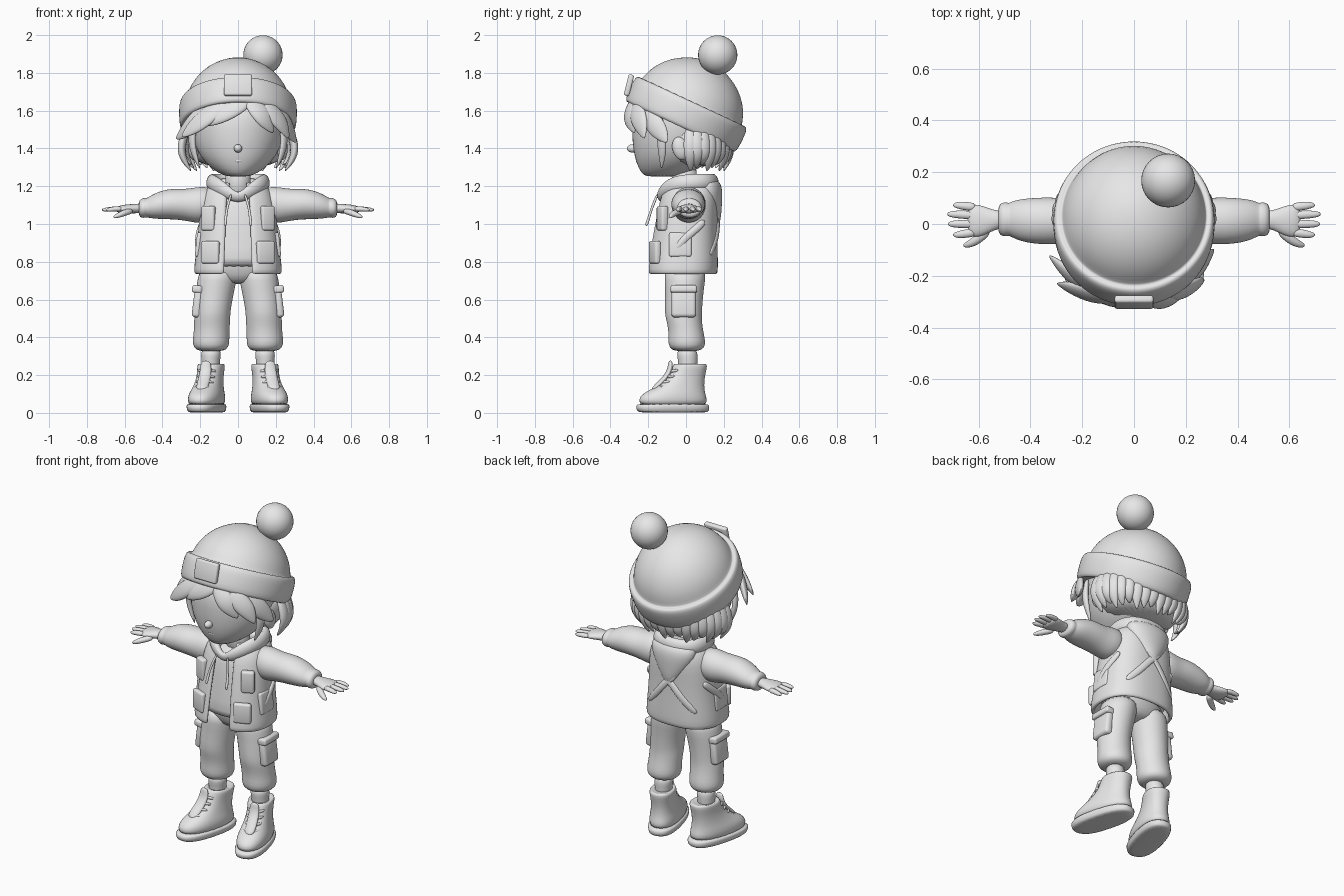
import bpy, bmesh, math
from mathutils import Vector, Matrix

grey = bpy.data.materials.new("light_grey")
grey.diffuse_color = (0.8, 0.8, 0.8, 1)


def finish(name, bm, sub=0, mirror=False, bevel=0, thick=0):
    bmesh.ops.recalc_face_normals(bm, faces=bm.faces)
    me = bpy.data.meshes.new(name)
    bm.to_mesh(me)
    bm.free()
    ob = bpy.data.objects.new(name, me)
    bpy.context.collection.objects.link(ob)
    me.materials.append(grey)
    for p in me.polygons:
        p.use_smooth = True
    if thick:
        m = ob.modifiers.new("thick", 'SOLIDIFY')
        m.thickness, m.offset = thick, 0
    if bevel:
        m = ob.modifiers.new("round", 'BEVEL')
        m.width, m.segments = bevel, 3
    if sub:
        m = ob.modifiers.new("smooth", 'SUBSURF')
        m.levels = m.render_levels = sub
    if mirror:
        ob.modifiers.new("mirror", 'MIRROR').use_mirror_merge = False
    return ob


def skin(bm, rings, closed=True, caps=True):
    vs = [[bm.verts.new(p) for p in r] for r in rings]
    n = len(vs[0])
    for a, b in zip(vs, vs[1:]):
        for i in range(n if closed else n - 1):
            j = (i + 1) % n
            bm.faces.new((a[i], a[j], b[j], b[i]))
    if caps:
        bm.faces.new(vs[0])
        bm.faces.new(vs[-1])


def sp(v, e):
    return math.copysign(abs(v) ** e, v)


def loft(name, rings, axis='z', n=24, e=1.0, gap=0, mat=None, **kw):
    """Rings are (height, centre a, centre b, radius a, radius b)."""
    out = []
    for h, ca, cb, ra, rb in rings:
        pts = []
        for i in range(n):
            t = gap + (2 * math.pi - 2 * gap) * i / (n - 1) if gap else 2 * math.pi * i / n
            a, b = ca + ra * sp(math.sin(t), e), cb - rb * sp(math.cos(t), e)
            p = Vector((a, b, h)) if axis == 'z' else Vector((h, a, b))
            pts.append(mat @ p if mat else p)
        out.append(pts)
    bm = bmesh.new()
    skin(bm, out, closed=not gap, caps=not gap)
    return finish(name, bm, **kw)


def ball(name, c, r, rot=None, **kw):
    bm = bmesh.new()
    m = Matrix.Translation(c) @ (rot or Matrix()) @ Matrix.Diagonal((*r, 1))
    bmesh.ops.create_uvsphere(bm, u_segments=32, v_segments=20, radius=1, matrix=m)
    return finish(name, bm, **kw)


def box(name, c, size, rot=None, bevel=0.012, **kw):
    bm = bmesh.new()
    m = Matrix.Translation(c) @ (rot or Matrix()) @ Matrix.Diagonal((*size, 1))
    bmesh.ops.create_cube(bm, size=1, matrix=m)
    return finish(name, bm, bevel=bevel, **kw)


def strand(name, path, wide, flat, radii, centre=None, closed=False, **kw):
    """Tapered flattened tube along a path, its broad side facing away from centre."""
    P = [Vector(p) for p in path]
    c = Vector(centre or (0, 0, 1.45))
    out, k = [], len(P)
    for i, p in enumerate(P):
        if closed:
            t = P[(i + 1) % k] - P[i - 1]
        else:
            t = P[min(i + 1, k - 1)] - P[max(i - 1, 0)]
        t.normalize()
        u = t.cross(p - c).normalized()
        v = u.cross(t).normalized()
        out.append([p + radii[i] * (u * wide * math.cos(q) + v * flat * math.sin(q))
                    for q in [math.pi * j / 4 for j in range(8)]])
    if closed:
        out.append(out[0])
    bm = bmesh.new()
    skin(bm, out, caps=not closed)
    bmesh.ops.remove_doubles(bm, verts=bm.verts, dist=1e-5)
    return finish(name, bm, sub=2, **kw)


def rx(d): return Matrix.Rotation(math.radians(d), 4, 'X')
def ry(d): return Matrix.Rotation(math.radians(d), 4, 'Y')
def rz(d): return Matrix.Rotation(math.radians(d), 4, 'Z')


# Head, nose, ears, neck
loft("head", [(1.25, 0, -.13, .05, .08), (1.265, 0, -.11, .10, .125), (1.32, 0, -.075, .175, .19),
              (1.40, 0, -.05, .228, .233), (1.5, 0, -.03, .247, .26), (1.6, 0, -.02, .25, .265),
              (1.68, 0, 0, .2, .21), (1.72, 0, .01, .1, .1)], sub=1)
ball("nose", (0, -.283, 1.40), (.022, .03, .022))
ball("lips", (0, -.25, 1.335), (.03, .016, .012))
ball("ear", (.235, -.03, 1.40), (.028, .042, .062), rx(15), mirror=True)
loft("neck", [(1.1, 0, .02, .075, .075), (1.2, 0, 0, .065, .065), (1.32, 0, -.02, .07, .07)])

# Knitted hat with folded band, tilted backwards
tilt = Matrix.Translation((0, 0, 1.58)) @ rx(-25)
prof = [(.24, -.055), (.30, -.07), (.32, -.075), (.328, -.04), (.33, .03), (.325, .068), (.308, .078),
        (.295, .066), (.288, .09), (.27, .145), (.225, .208), (.165, .257), (.09, .292), (.03, .304)]
loft("hat", [(h, 0, 0, r * .95, r) for r, h in prof], n=48, mat=tilt, sub=1)
box("hat_patch", (0, -.302, 1.735), (.15, .03, .115), rx(-14), bevel=.01)
ball("pompom", (.132, .168, 1.895), (.104, .104, .104))

# Fringe and side locks
taper = (.7, 1.0, .85, .12)
fringe = [((.07, -.27, 1.67), (-.03, -.30, 1.61), (-.13, -.29, 1.56), (-.20, -.25, 1.52)),
          ((-.05, -.27, 1.66), (-.15, -.28, 1.58), (-.24, -.25, 1.51), (-.30, -.23, 1.46)),
          ((-.13, -.25, 1.64), (-.22, -.22, 1.56), (-.28, -.17, 1.49), (-.33, -.12, 1.45)),
          ((.05, -.27, 1.67), (.11, -.30, 1.60), (.15, -.295, 1.54), (.19, -.27, 1.48)),
          ((.13, -.26, 1.65), (.19, -.26, 1.58), (.24, -.235, 1.52), (.27, -.22, 1.45)),
          ((.2, -.21, 1.62), (.25, -.18, 1.54), (.28, -.13, 1.48), (.31, -.1, 1.43))]
for i, path in enumerate(fringe):
    strand(f"fringe_lock_{i}", path, .062, .026, taper)
strand("temple_lock", [(.22, -.14, 1.58), (.25, -.13, 1.46), (.235, -.125, 1.37), (.20, -.13, 1.29)],
       .03, .02, taper, mirror=True)

# Hair hanging from under the back of the hat
loft("back_hair", [(1.30, 0, .06, .19, .12), (1.36, 0, .05, .25, .17), (1.45, 0, .04, .26, .2),
                   (1.55, 0, .03, .24, .2)], sub=1)
for i in range(19):
    a = math.radians(-2 + 184 * i / 18)
    low = 1.275 + .018 * (i % 3)
    path = [(r * 1.0 * math.cos(a), .03 + r * .68 * math.sin(a), z)
            for r, z in ((.26, 1.53), (.302, 1.43), (.298, 1.35), (.245, low))]
    strand(f"back_lock_{i}", path, .042, .026, taper)

# Shirt and open jacket
loft("shirt", [(.77, 0, -.01, .185, .14), (.8, 0, -.01, .195, .15), (.95, 0, 0, .175, .14),
               (1.1, 0, .01, .16, .13), (1.19, 0, .02, .12, .11)], e=.8, sub=1)
jacket = [(.735, -.02, .218, .172), (.755, -.02, .222, .178), (.82, -.015, .215, .172), (.92, -.01, .202, .165),
          (1.02, 0, .195, .155), (1.12, .012, .185, .148), (1.18, .02, .165, .132), (1.22, .03, .11, .1)]
loft("jacket", [(z, 0, cy, a, b) for z, cy, a, b in jacket], n=33, e=.8, gap=.25, sub=1, thick=.024)
box("lower_pocket", (.145, -.165, .85), (.10, .035, .12), rz(22), mirror=True)
box("chest_pocket", (.155, -.125, 1.03), (.075, .04, .13), rz(25), mirror=True)
box("side_pouch", (.205, -.03, .89), (.035, .12, .13), ry(-6), mirror=True)

# Hood: collar roll round the neck and bag on the back
collar = [(0, -.135, 1.13), (.06, -.125, 1.17), (.125, -.07, 1.215), (.15, .03, 1.225), (.12, .125, 1.225),
          (0, .155, 1.225), (-.12, .125, 1.225), (-.15, .03, 1.225), (-.125, -.07, 1.215), (-.06, -.125, 1.17)]
strand("hood_collar", collar, .045, .032, [.65, .85, 1, 1, 1, 1, 1, 1, 1, .85], (0, .02, 1.2), closed=True)
loft("hood_bag", [(.99, 0, .155, .015, .02), (1.04, 0, .145, .06, .042), (1.10, 0, .135, .105, .055),
                  (1.17, 0, .12, .145, .075), (1.22, 0, .11, .145, .075), (1.245, 0, .1, .1, .05)], sub=1)
strand("drawstring", [(.035, -.15, 1.16), (.055, -.175, 1.10), (.065, -.195, 1.04), (.068, -.212, .985)],
       .008, .008, (1, 1, 1, 1.3), mirror=True)

# Straps on back and shoulders
strand("back_strap", [(-.05, .165, 1.06), (.02, .17, 1.0), (.09, .16, .91), (.165, .125, .83)],
       .022, .012, (1, 1, 1, 1), (0, 0, .95), mirror=True)
strand("shoulder_strap", [(.185, .10, 1.02), (.205, .05, .97), (.215, 0, .93), (.215, -.06, .86)],
       .022, .014, (1, 1, 1, 1), (0, 0, .95), mirror=True)

# Sleeves with soft folds and cuffs
loft("sleeve", [(.12, .015, 1.11, .08, .085), (.2, .015, 1.10, .095, .10), (.26, .012, 1.10, .086, .086),
                (.32, .012, 1.105, .092, .082), (.38, .012, 1.105, .09, .08), (.44, .015, 1.095, .082, .068),
                (.475, .018, 1.088, .068, .055), (.485, .018, 1.086, .062, .05), (.495, .018, 1.085, .068, .054),
                (.52, .018, 1.083, .062, .049), (.525, .018, 1.083, .04, .03)], axis='x', sub=1, mirror=True)

# Hands
loft("palm", [(.5, .018, 1.083, .035, .028), (.54, .015, 1.082, .038, .025), (.58, .012, 1.08, .058, .025),
              (.62, .013, 1.078, .068, .022), (.645, .015, 1.077, .05, .014)], axis='x', n=16, sub=1, mirror=True)
for i, (y0, y1, x1) in enumerate(((.065, .073, .70), (.033, .038, .722), (0, 0, .72), (-.032, -.042, .70))):
    strand(f"finger_{i}", [(.61, y0, 1.08), (.65, (y0 + y1) / 2, 1.08), (x1 - .02, y1, 1.076), (x1, y1, 1.074)],
           .018, .015, (1, 1, .85, .35), (.6, 0, .5), mirror=True)
strand("thumb", [(.56, -.02, 1.07), (.60, -.058, 1.06), (.635, -.078, 1.045), (.66, -.085, 1.035)],
       .02, .018, (1, 1, .85, .35), (.6, 0, .5), mirror=True)

# Trousers gathered at the ankle
loft("hips", [(.68, 0, -.005, .10, .07), (.73, 0, -.005, .19, .10), (.8, 0, -.005, .185, .12),
              (.84, 0, -.005, .16, .11)], sub=1)
loft("trouser_leg", [(.78, .10, -.005, .10, .11), (.7, .112, -.005, .105, .108), (.62, .125, -.01, .1, .1),
                     (.53, .135, -.015, .094, .1), (.49, .137, -.01, .097, .094), (.43, .14, 0, .094, .092),
                     (.38, .143, .004, .099, .1), (.345, .143, .005, .093, .094), (.325, .142, .005, .065, .065)],
     sub=1, mirror=True)
box("cargo_pocket", (.212, -.012, .585), (.05, .13, .16), ry(-7), bevel=.018, mirror=True)
box("cargo_flap", (.214, -.012, .655), (.058, .14, .04), ry(-7), mirror=True)
loft("sock", [(.2, .145, .01, .052, .055), (.27, .145, .01, .047, .05), (.30, .143, .008, .054, .056),
              (.345, .142, .005, .05, .05)], sub=1, mirror=True)

# Boots turned outwards, with soles and laces
turn = Matrix.Translation((.148, 0, 0)) @ rz(15)


def shoe_rings(rows):
    return [(z, 0, (f + b) / 2, w, (b - f) / 2) for z, f, b, w in rows]


loft("boot", shoe_rings([(.03, -.255, .115, .082), (.07, -.26, .115, .088), (.1, -.24, .105, .085),
                         (.125, -.19, .1, .077), (.165, -.125, .098, .069), (.21, -.085, .105, .067),
                         (.25, -.07, .115, .072), (.265, -.06, .108, .065), (.25, -.04, .08, .05)]),
     e=.88, mat=turn, sub=1, mirror=True)
loft("sole", shoe_rings([(.001, -.25, .115, .075), (.006, -.268, .125, .086), (.04, -.275, .128, .091),
                         (.05, -.265, .12, .086)]), e=.8, mat=turn, sub=1, mirror=True)
for i, (y, z) in enumerate(((-.165, .135), (-.135, .163), (-.108, .192), (-.088, .222))):
    path = [turn @ Vector(p) for p in ((-.05, y + .035, z - .004), (-.02, y - .004, z + .006),
                                       (.02, y - .004, z - .002), (.05, y + .035, z + .004))]
    strand(f"lace_{i}", path, .009, .009, (1, 1, 1, 1), (.15, .05, .1), mirror=True)
strand("boot_tongue", [turn @ Vector(p) for p in ((0, -.19, .115), (0, -.125, .17), (0, -.085, .225), (0, -.085, .28))],
       .035, .016, (1, 1, 1, .8), (.148, .1, .15), mirror=True)
